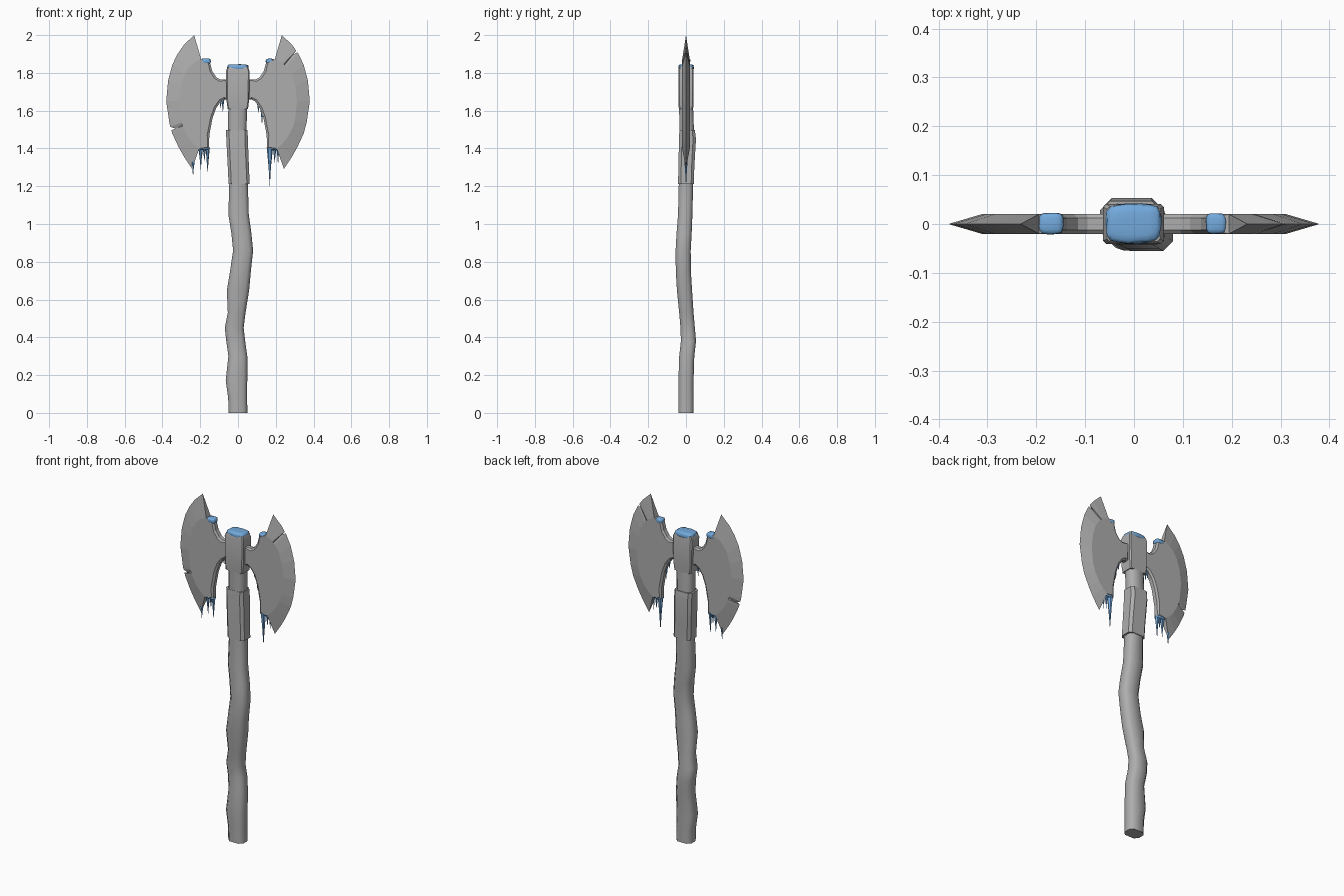
import bpy, bmesh, math, random
from mathutils import Vector

if "Cube" in bpy.data.objects:
    bpy.data.objects.remove(bpy.data.objects["Cube"])
random.seed(4)


def material(name, rgb):
    m = bpy.data.materials.new(name)
    m.diffuse_color = (*rgb, 1)
    m.use_nodes = True
    m.node_tree.nodes["Principled BSDF"].inputs["Base Color"].default_value = m.diffuse_color
    return m


GREY = material("plain grey", (0.42, 0.42, 0.42))
ICE = material("ice blue", (0.17, 0.40, 0.72))


def finish(bm, name, mat, angle=None):
    bmesh.ops.recalc_face_normals(bm, faces=bm.faces)
    me = bpy.data.meshes.new(name)
    bm.to_mesh(me)
    bm.free()
    ob = bpy.data.objects.new(name, me)
    bpy.context.collection.objects.link(ob)
    me.materials.append(mat)
    if angle:
        bpy.ops.object.select_all(action='DESELECT')
        ob.select_set(True)
        bpy.context.view_layer.objects.active = ob
        bpy.ops.object.shade_smooth_by_angle(angle=math.radians(angle))
    return ob


def loft(name, rows, chamfer, angle):
    """Chamfered box rings; each row is z, x centre, y centre, half width, half depth."""
    bm = bmesh.new()
    rings = []
    for z, cx, cy, a, b in rows:
        c = chamfer * b
        pts = [(a, c - b), (a, b - c), (a - c, b), (c - a, b),
               (-a, b - c), (-a, c - b), (c - a, -b), (a - c, -b)]
        rings.append([bm.verts.new((cx + x, cy + y, z)) for x, y in pts])
    for r, s in zip(rings, rings[1:]):
        for i in range(8):
            j = (i + 1) % 8
            bm.faces.new((r[i], r[j], s[j], s[i]))
    bm.faces.new(rings[0][::-1])
    bm.faces.new(rings[-1])
    return finish(bm, name, GREY, angle)


# crooked wooden shaft
loft("handle", [
    (0, 0, 0, .05, .04), (.08, -.002, 0, .05, .04), (.17, -.008, 0, .057, .04),
    (.30, -.001, .004, .05, .04), (.38, -.012, .013, .05, .04), (.45, -.02, .009, .05, .038),
    (.53, -.007, .002, .047, .038), (.65, 0, -.008, .059, .04), (.75, .013, -.014, .055, .04),
    (.86, .027, -.015, .053, .04), (.95, .018, -.01, .053, .04), (1.05, .003, -.004, .054, .038),
    (1.22, .003, 0, .049, .038), (1.40, .001, .006, .05, .038), (1.50, -.004, .004, .049, .038),
    (1.64, -.001, 0, .05, .037)], .5, 50)

# grip sleeve below the head
loft("grip_sleeve", [(1.212, .006, 0, .056, .042), (1.30, .002, .002, .056, .042),
                     (1.45, -.005, .008, .057, .045), (1.497, -.006, .006, .057, .041)], .35, 35)

# socket that holds both blades
loft("head_socket", [(1.61, -.001, 0, .054, .038), (1.655, -.001, 0, .06, .041),
                     (1.81, -.001, 0, .062, .041), (1.832, -.001, 0, .054, .036)], .15, 25)


# blade: flat body with chamfered inner rim, bevelled to a thin cutting edge
INNER = [(.205, 1.40), (.153, 1.40), (.152, 1.47), (.135, 1.56), (.115, 1.615), (.09, 1.65),
         (.07, 1.66), (.05, 1.66), (.05, 1.766), (.095, 1.766), (.115, 1.777),
         (.137, 1.81), (.15, 1.86), (.195, 1.872)]
RIDGE = [(.195, 1.872), (.235, 1.855), (.26, 1.83), (.285, 1.79), (.303, 1.73), (.312, 1.65),
         (.302, 1.55), (.288, 1.505), (.26, 1.455), (.235, 1.425), (.205, 1.40)]
EDGE = [(.232, 2.0), (.285, 1.95), (.32, 1.90), (.347, 1.845), (.37, 1.76), (.38, 1.65),
        (.364, 1.54), (.348, 1.48), (.316, 1.41), (.285, 1.355), (.243, 1.292)]


def blade(name, side, notch_at, notch):
    ridge, edge = list(RIDGE), list(EDGE)
    # chip in the cutting edge: three points between two edge points
    r0, r1 = Vector(ridge[notch_at]), Vector(ridge[notch_at + 1])
    ridge[notch_at + 1:notch_at + 1] = [tuple(r0.lerp(r1, t)) for t in (.3, .5, .7)]
    edge[notch_at + 1:notch_at + 1] = notch
    bm = bmesh.new()
    T, D = .02, .012

    def ring(pts, y):
        return [bm.verts.new((side * x, y, z)) for x, z in pts]
    ev = ring(edge, 0)
    rims = []
    # rim inset: move each inner point towards the blade body
    inset = []
    for i, (x, z) in enumerate(INNER):
        if i in (0, len(INNER) - 1):
            inset.append((x, z))
            continue
        a, b = Vector(INNER[i - 1]), Vector(INNER[i + 1])
        d = (b - a).normalized()
        n = Vector((d.y, -d.x)) * .011
        inset.append((x + n.x, z + n.y))
    for s in (-1, 1):
        rv = ring(ridge, s * T)
        rim = [rv[-1]] + ring(INNER[1:-1], s * D) + [rv[0]]
        top = [rv[-1]] + ring(inset[1:-1], s * T) + [rv[0]]
        for i in range(len(rim) - 1):
            quad = list(dict.fromkeys((rim[i], rim[i + 1], top[i + 1], top[i])))
            bm.faces.new(quad)
        bm.faces.new(top + rv[1:-1])
        for i in range(len(rv) - 1):
            bm.faces.new((rv[i], rv[i + 1], ev[i + 1], ev[i]))
        rims.append(rim)
    for i in range(len(rims[0]) - 1):
        bm.faces.new((rims[0][i], rims[0][i + 1], rims[1][i + 1], rims[1][i]))
    for tip, k in ((ev[0], -1), (ev[-1], 0)):
        bm.faces.new((rims[0][k], rims[1][k], tip))
    finish(bm, name, GREY)


blade("right_blade", 1, 1, [(.308, 1.918), (.284, 1.894), (.314, 1.909)])
blade("left_blade", -1, 6, [(.359, 1.515), (.325, 1.503), (.353, 1.497)])


# ice lumps sitting on upward faces
def ice_lump(name, centre, half):
    bm = bmesh.new()
    bmesh.ops.create_cube(bm, size=2)
    bmesh.ops.subdivide_edges(bm, edges=bm.edges[:], cuts=4, use_grid_fill=True)
    for v in bm.verts:
        p = v.co.copy()
        k = sum(abs(c) ** 4 for c in p) ** -.25      # rounded-box projection
        p *= k * random.uniform(.95, 1.02)
        v.co = [c + h * q for c, h, q in zip(centre, half, p)]
    finish(bm, name, ICE, 60)


ice_lump("ice_cap", (-.001, .001, 1.828), (.057, .041, .018))
ice_lump("ice_left", (-.17, .001, 1.862), (.026, .022, .015))
ice_lump("ice_right", (.168, .001, 1.862), (.021, .021, .013))
ice_lump("ice_under_left", (-.18, 0, 1.400), (.029, .018, .008))
ice_lump("ice_under_right", (.182, 0, 1.400), (.030, .018, .008))


# hanging icicles: x, top z, tip z, radius
def icicle(name, x, top, tip, r):
    bm = bmesh.new()
    prev = None
    for t, f in ((0, 1), (.2, .75), (.5, .42), (.8, .16)):
        cur = [bm.verts.new((x + r * f * math.cos(a * math.pi / 3) * random.uniform(.85, 1.1),
                             r * f * math.sin(a * math.pi / 3), top + (tip - top) * t))
               for a in range(6)]
        if prev:
            for i in range(6):
                bm.faces.new((prev[i], prev[i - 1], cur[i - 1], cur[i]))
        else:
            bm.faces.new(cur)
        prev = cur
    end = bm.verts.new((x, 0, tip))
    for i in range(6):
        bm.faces.new((prev[i], prev[i - 1], end))
    finish(bm, name, ICE, 40)


for n, spec in enumerate([
        (-.238, 1.33, 1.25, .009), (-.197, 1.405, 1.285, .013), (-.178, 1.405, 1.33, .010),
        (-.161, 1.405, 1.265, .012), (-.08, 1.665, 1.585, .009), (-.092, 1.655, 1.61, .007),
        (.168, 1.405, 1.20, .017), (.194, 1.405, 1.32, .011), (.212, 1.405, 1.31, .009),
        (.108, 1.64, 1.585, .009), (.127, 1.60, 1.522, .008)]):
    icicle("icicle_%d" % (n + 1), *spec)
